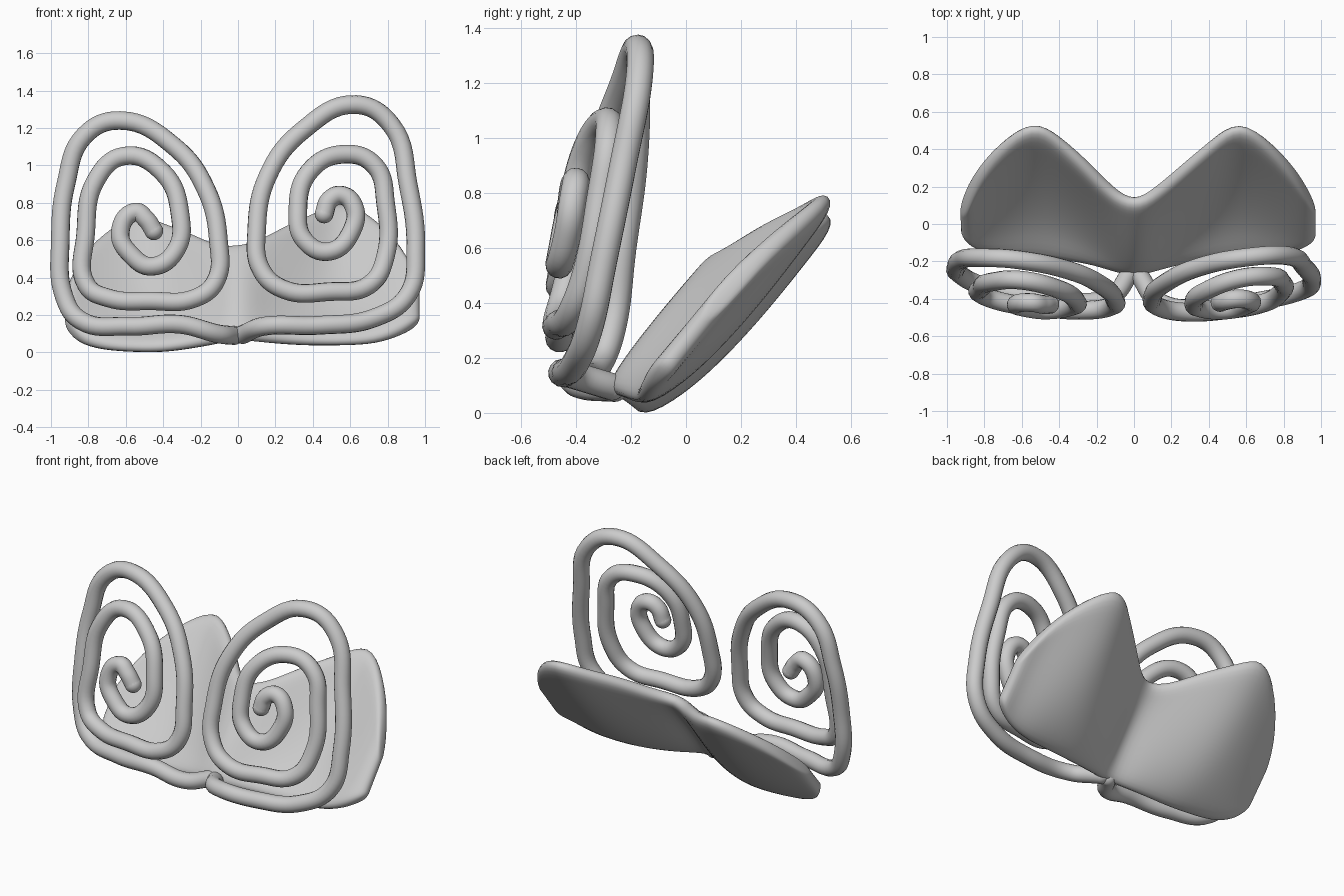
import bpy, bmesh, math

R = 0.05  # tube radius

# centre lines (x, y, z) from the inner end outwards to the foot
LEFT = [(-.45, -.43, .65), (-.49, -.43, .71), (-.55, -.42, .75), (-.63, -.43, .64), (-.57, -.45, .52),
        (-.46, -.46, .46), (-.33, -.44, .55), (-.31, -.41, .74), (-.40, -.35, .96), (-.61, -.30, 1.05),
        (-.76, -.31, .92), (-.815, -.34, .63), (-.81, -.38, .36), (-.69, -.42, .29), (-.47, -.45, .275),
        (-.23, -.46, .29), (-.12, -.44, .38), (-.105, -.40, .60), (-.17, -.33, .87), (-.34, -.25, 1.10),
        (-.63, -.19, 1.24), (-.82, -.18, 1.16), (-.92, -.19, .90), (-.95, -.23, .60), (-.93, -.27, .30),
        (-.84, -.32, .17), (-.58, -.39, .14), (-.31, -.42, .15), (-.11, -.38, .10), (-.02, -.26, .09)]
RIGHT = [(.46, -.42, .74), (.49, -.41, .815), (.555, -.40, .84), (.62, -.41, .78), (.61, -.43, .655),
         (.49, -.46, .54), (.355, -.45, .60), (.32, -.42, .75), (.38, -.36, .965), (.57, -.29, 1.06),
         (.73, -.28, 1.0), (.79, -.31, .79), (.79, -.36, .52), (.70, -.42, .36), (.49, -.46, .325),
         (.25, -.47, .335), (.125, -.44, .44), (.10, -.39, .655), (.16, -.32, .945), (.35, -.23, 1.19),
         (.63, -.175, 1.325), (.82, -.17, 1.215), (.91, -.23, .895), (.95, -.30, .55), (.91, -.35, .31),
         (.73, -.40, .185), (.435, -.44, .145), (.14, -.42, .14), (.025, -.27, .095)]


def spiral(name, pts):
    cu = bpy.data.curves.new(name, 'CURVE')
    cu.dimensions = '3D'
    cu.bevel_depth = R
    cu.bevel_resolution = 5
    cu.resolution_u = 8
    sp = cu.splines.new('BEZIER')
    sp.bezier_points.add(len(pts) - 1)
    for b, p in zip(sp.bezier_points, pts):
        b.co = p
        b.handle_left_type = b.handle_right_type = 'AUTO'
    ob = bpy.data.objects.new(name, cu)
    bpy.context.collection.objects.link(ob)
    # rounded ends
    for i, p in enumerate((pts[0], pts[-1])):
        bpy.ops.mesh.primitive_uv_sphere_add(segments=20, ring_count=12, radius=R, location=p)
        bpy.context.object.name = name + ("_inner_end", "_foot_end")[i]
        bpy.ops.object.shade_smooth()


spiral("left_spiral", LEFT)
spiral("right_spiral", RIGHT)

# back plate columns: x, bottom y, bottom z, top y, top z
COLS = [(-.925, -.06, .16, .05, .31), (-.86, -.13, .06, .25, .49), (-.72, -.17, .02, .42, .64),
        (-.54, -.18, .01, .56, .75), (-.40, -.19, .01, .46, .69), (-.25, -.21, .03, .32, .64),
        (-.12, -.24, .05, .18, .57), (0, -.27, .07, .11, .56), (.12, -.24, .06, .18, .60),
        (.27, -.21, .05, .31, .69), (.42, -.19, .045, .44, .75), (.56, -.18, .045, .56, .82),
        (.73, -.17, .05, .43, .72), (.88, -.14, .10, .26, .57), (.975, -.07, .16, .08, .36)]
N = 6
bm = bmesh.new()
grid = []
for x, yb, zb, yt, zt in COLS:
    # lobes dish backwards near the bottom, the middle ridge rises forwards
    dish = -0.03 + 0.09 * math.sin(min(1, abs(x) / .95) * math.pi) ** .8 if abs(x) < .92 else 0
    col = []
    for j in range(N + 1):
        v = j / N
        d = dish * math.sin(math.pi * v ** .7)
        col.append(bm.verts.new((x, yb + (yt - yb) * v + .7 * d, zb + (zt - zb) * v - .7 * d)))
    grid.append(col)
for a, b in zip(grid, grid[1:]):
    for j in range(N):
        bm.faces.new((a[j], b[j], b[j + 1], a[j + 1]))
me = bpy.data.meshes.new("back_plate")
bm.to_mesh(me)
bm.free()
plate = bpy.data.objects.new("back_plate", me)
bpy.context.collection.objects.link(plate)
sol = plate.modifiers.new("thickness", 'SOLIDIFY')
sol.thickness = 0.085
sol.offset = 0
sub = plate.modifiers.new("round", 'SUBSURF')
sub.levels = sub.render_levels = 2
for p in me.polygons:
    p.use_smooth = True
